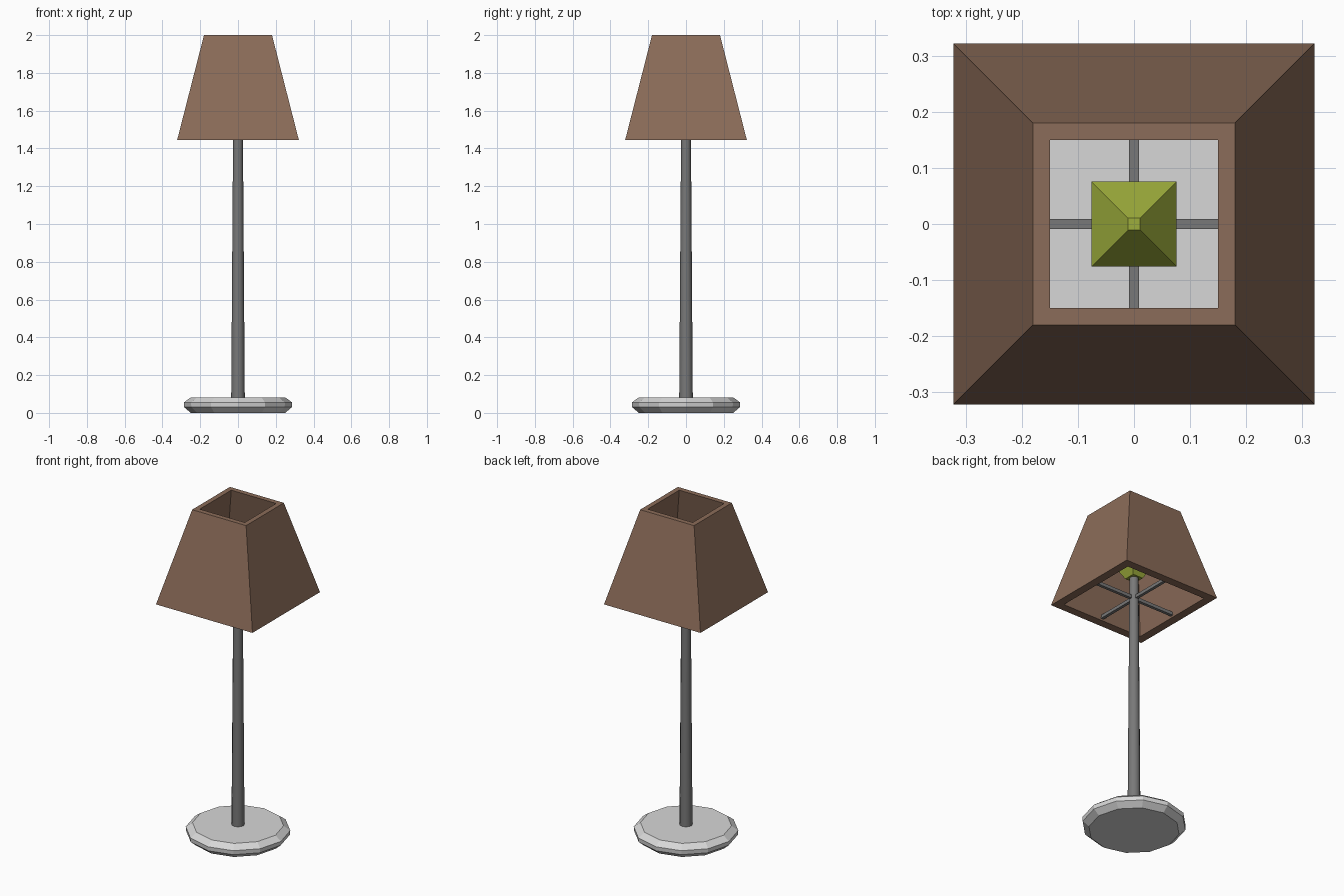
import bpy, bmesh, math
from mathutils import Matrix

if "Cube" in bpy.data.objects:
    bpy.data.objects.remove(bpy.data.objects["Cube"])


def material(name, rgb):
    mat = bpy.data.materials.new(name)
    mat.use_nodes = True
    mat.diffuse_color = (*rgb, 1)
    mat.node_tree.nodes["Principled BSDF"].inputs["Base Color"].default_value = (*rgb, 1)
    return mat


brown = material("brown_shade", (0.26, 0.15, 0.10))
light = material("light_grey", (0.68, 0.68, 0.68))
grey = material("dark_grey", (0.19, 0.19, 0.19))
green = material("yellow_green", (0.34, 0.42, 0.045))


def lathe(name, profile, sides, mat, turn=0.0, closed=False):
    """Stack rings of (radius, height); cap the ends or join them into a loop."""
    bm = bmesh.new()
    rings = []
    for r, z in profile:
        angles = [turn + 2 * math.pi * i / sides for i in range(sides)]
        rings.append([bm.verts.new((r * math.cos(a), r * math.sin(a), z)) for a in angles])
    pairs = list(zip(rings, rings[1:]))
    if closed:
        pairs.append((rings[-1], rings[0]))
    else:
        bm.faces.new(rings[0])
        bm.faces.new(rings[-1])
    for low, high in pairs:
        for i in range(sides):
            j = (i + 1) % sides
            bm.faces.new((low[i], low[j], high[j], high[i]))
    return finish(name, bm, mat)


def finish(name, bm, mat):
    bmesh.ops.recalc_face_normals(bm, faces=bm.faces)
    mesh = bpy.data.meshes.new(name)
    bm.to_mesh(mesh)
    bm.free()
    mesh.materials.append(mat)
    obj = bpy.data.objects.new(name, mesh)
    bpy.context.collection.objects.link(obj)
    return obj


def square(profile):
    """Turn half widths into corner radii for a four-sided lathe."""
    return [(half * math.sqrt(2), z) for half, z in profile]


# Faceted disc base and tapering pole
lathe("base", [(0.25, 0), (0.285, 0.03), (0.287, 0.055), (0.25, 0.082)], 12, light)
pole = lathe("pole", [(0.036, 0.07), (0.025, 1.62)], 12, grey)
bpy.ops.object.select_all(action="DESELECT")
pole.select_set(True)
bpy.context.view_layer.objects.active = pole
bpy.ops.object.shade_smooth_by_angle(angle=math.radians(40))

# Open square shade with thick walls
lathe("shade", square([(0.322, 1.445), (0.18, 2.0), (0.15, 2.0), (0.272, 1.445)]),
      4, brown, math.pi / 4, closed=True)

# Square tapered bulb
lathe("bulb", square([(0.034, 1.59), (0.076, 1.67), (0.011, 1.76)]),
      4, green, math.pi / 4)

# Crossed bars that carry the shade
for name, size in (("side_bar", (0.56, 0.018, 0.02)), ("front_bar", (0.018, 0.56, 0.02))):
    bm = bmesh.new()
    bmesh.ops.create_cube(bm, size=1, matrix=Matrix.Translation((0, 0, 1.465))
                          @ Matrix.Diagonal((*size, 1)))
    finish(name, bm, grey)
